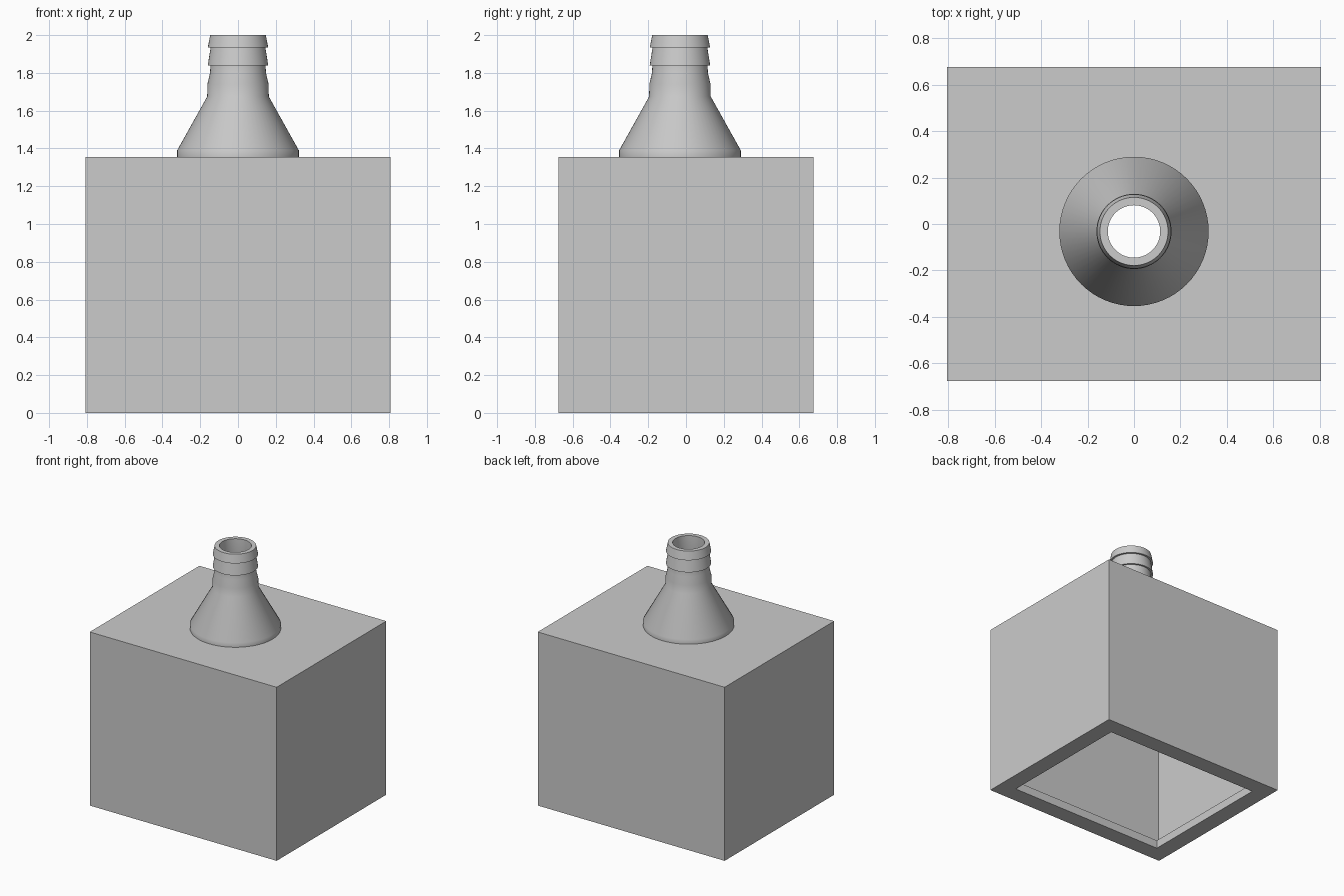
import bpy
import bmesh
import math

if "Cube" in bpy.data.objects:
    bpy.data.objects.remove(bpy.data.objects["Cube"], do_unlink=True)

grey = bpy.data.materials.new("light_grey")
grey.use_nodes = True
colour = (0.6, 0.6, 0.6, 1)
grey.diffuse_color = colour
grey.node_tree.nodes["Principled BSDF"].inputs["Base Color"].default_value = colour

SEGMENTS = 64
CENTRE_Y = -0.032
HALF_X, HALF_Y, BOX_TOP = 0.807, 0.676, 1.355
WALL, RIM, LIP = 0.03, 0.132, 0.065
HOLE = 0.285


def rectangle(bm, inset, z):
    hx, hy = HALF_X - inset, HALF_Y - inset
    return [bm.verts.new((sx * hx, sy * hy, z))
            for sx, sy in ((-1, -1), (1, -1), (1, 1), (-1, 1))]


def circle(bm, radius, z, cy=0):
    steps = [math.tau * i / SEGMENTS for i in range(SEGMENTS)]
    return [bm.verts.new((radius * math.cos(a), cy + radius * math.sin(a), z)) for a in steps]


def loft(bm, loops, closed=False):
    pairs = list(zip(loops, loops[1:]))
    if closed:
        pairs.append((loops[-1], loops[0]))
    for low, high in pairs:
        for i in range(len(low)):
            j = (i + 1) % len(low)
            bm.faces.new((low[i], low[j], high[j], high[i]))


def plate_with_hole(bm, outer, inner):
    edges = []
    for loop in (outer, inner):
        for a, b in zip(loop, loop[1:] + loop[:1]):
            edges.append(bm.edges.get((a, b)) or bm.edges.new((a, b)))
    bmesh.ops.triangle_fill(bm, use_beauty=True, edges=edges)


def finish(bm, name):
    bmesh.ops.recalc_face_normals(bm, faces=bm.faces[:])
    mesh = bpy.data.meshes.new(name)
    bm.to_mesh(mesh)
    bm.free()
    mesh.materials.append(grey)
    obj = bpy.data.objects.new(name, mesh)
    bpy.context.collection.objects.link(obj)
    return obj


# Hollow box, open below, with an inward lip of even width round the opening
bm = bmesh.new()
shell = [rectangle(bm, inset, z) for inset, z in (
    (0, BOX_TOP), (0, 0), (RIM, 0), (RIM, LIP), (WALL, LIP), (WALL, BOX_TOP - WALL))]
loft(bm, shell)
hole_top = circle(bm, HOLE, BOX_TOP, CENTRE_Y)
hole_bottom = circle(bm, HOLE, BOX_TOP - WALL, CENTRE_Y)
plate_with_hole(bm, shell[0], hole_top)
plate_with_hole(bm, shell[-1], hole_bottom)
loft(bm, [hole_top, hole_bottom])
finish(bm, "box")

# Hollow cone with a ribbed hose spout, turned from one profile
bm = bmesh.new()
profile = (
    (0.322, BOX_TOP), (0.322, 1.39), (0.163, 1.675), (0.162, 1.74),
    (0.148, 1.8), (0.146, 1.84), (0.16, 1.84), (0.145, 1.934),
    (0.16, 1.934), (0.147, 2.0), (0.113, 2.0), (0.113, 1.675),
    (HOLE, 1.38), (HOLE, BOX_TOP))
loft(bm, [circle(bm, r, z) for r, z in profile], closed=True)
spout = finish(bm, "hose_spout")
spout.location.y = CENTRE_Y

bpy.ops.object.select_all(action='DESELECT')
spout.select_set(True)
bpy.context.view_layer.objects.active = spout
bpy.ops.object.shade_smooth_by_angle(angle=math.radians(35))
